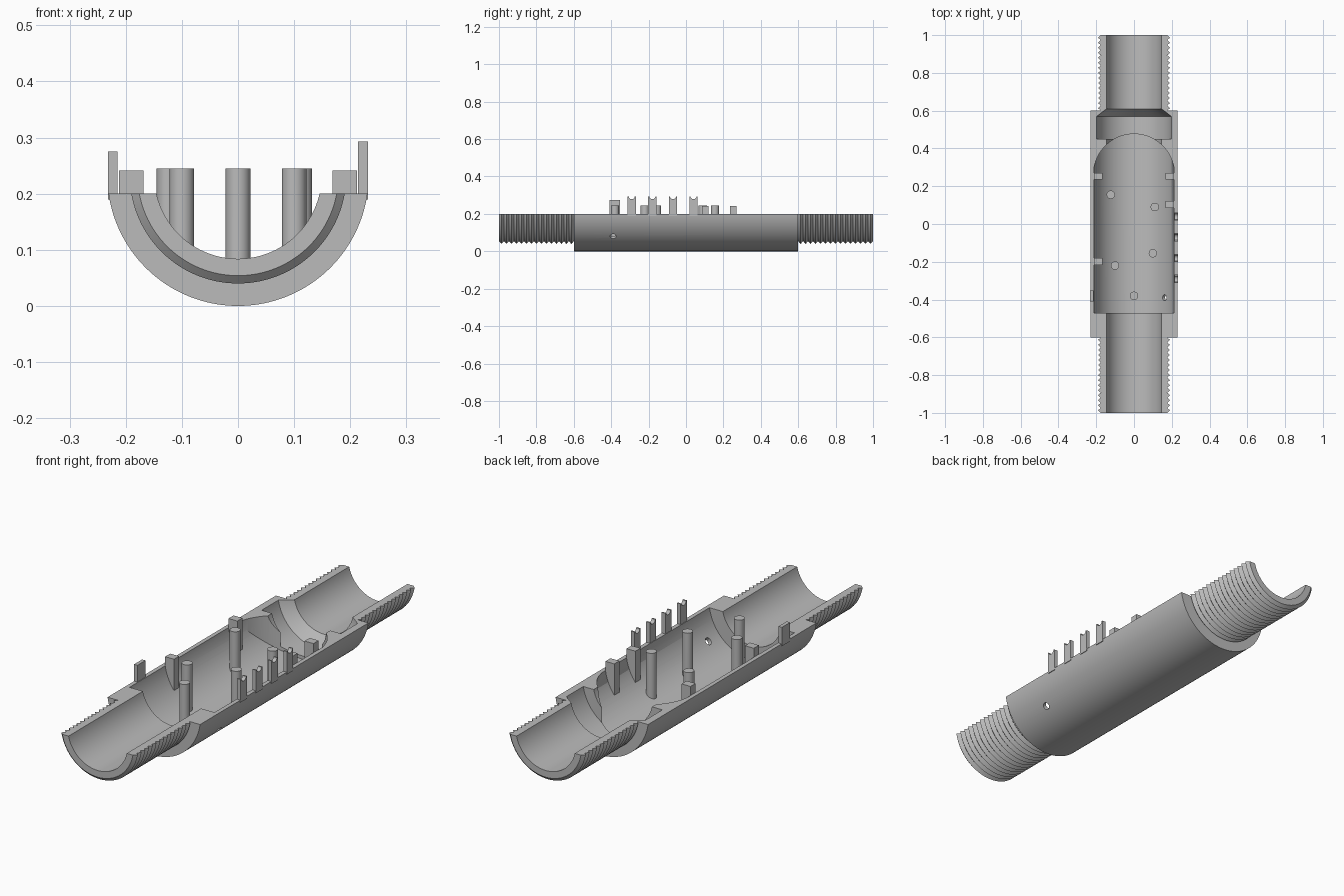
import bpy, bmesh, math
from mathutils import Matrix, Vector

cube = bpy.data.objects.get("Cube")
if cube:
    bpy.data.objects.remove(cube, do_unlink=True)

AXIS_Z, RIM_Z = 0.233, 0.2          # tube axis height, split plane height
OUTER, BORE, CAVITY = 0.233, 0.149, 0.2145
ROOT, CREST, TEETH = 0.179, 0.193, 15

grey = bpy.data.materials.new("plain grey")
grey.use_nodes = True
grey.diffuse_color = (0.5, 0.5, 0.5, 1)
grey.node_tree.nodes["Principled BSDF"].inputs["Base Color"].default_value = grey.diffuse_color


def make(name, bm):
    bmesh.ops.recalc_face_normals(bm, faces=bm.faces)
    mesh = bpy.data.meshes.new(name)
    bm.to_mesh(mesh)
    bm.free()
    mesh.materials.append(grey)
    obj = bpy.data.objects.new(name, mesh)
    bpy.context.collection.objects.link(obj)
    return obj


def activate(obj):
    bpy.ops.object.select_all(action='DESELECT')
    obj.select_set(True)
    bpy.context.view_layer.objects.active = obj


def smooth(obj):
    activate(obj)
    bpy.ops.object.shade_smooth_by_angle(angle=math.radians(30))


def boolean(obj, cutter, operation):
    mod = obj.modifiers.new("cut", 'BOOLEAN')
    mod.operation, mod.object, mod.solver = operation, cutter, 'EXACT'
    activate(obj)
    bpy.ops.object.modifier_apply(modifier=mod.name)
    bpy.data.objects.remove(cutter, do_unlink=True)


def half_lathe(name, profile, steps=72):
    """Sweep a closed (y, radius) profile below the split plane."""
    bm = bmesh.new()
    rings = []
    for y, r in profile:
        a = math.asin((AXIS_Z - RIM_Z) / r)
        angles = [a + (math.pi - 2 * a) * i / steps for i in range(steps + 1)]
        rings.append([bm.verts.new((r * math.cos(t), y, AXIS_Z - r * math.sin(t))) for t in angles])
    for ring, nxt in zip(rings, rings[1:] + rings[:1]):
        for i in range(steps):
            bm.faces.new((ring[i], ring[i + 1], nxt[i + 1], nxt[i]))
    for end in (0, steps):
        bm.faces.new([ring[end] for ring in rings])
    return make(name, bm)


def prism(name, points, offset):
    """Extrude a flat polygon along an offset."""
    bm = bmesh.new()
    face = bm.faces.new([bm.verts.new(p) for p in points])
    top = bmesh.ops.extrude_face_region(bm, geom=[face])["geom"]
    bmesh.ops.translate(bm, vec=offset, verts=[v for v in top if isinstance(v, bmesh.types.BMVert)])
    return make(name, bm)


def rod(name, start, end, radius, segments):
    start, end = Vector(start), Vector(end)
    bm = bmesh.new()
    turn = (end - start).to_track_quat('Z', 'Y').to_matrix().to_4x4()
    bmesh.ops.create_cone(bm, cap_ends=True, segments=segments, radius1=radius, radius2=radius,
                          depth=(end - start).length,
                          matrix=Matrix.Translation((start + end) / 2) @ turn)
    return make(name, bm)


def box_mesh(x0, x1, y0, y1, z0, z1):
    bm = bmesh.new()
    bmesh.ops.create_cube(bm, size=1)
    bmesh.ops.scale(bm, vec=(x1 - x0, y1 - y0, z1 - z0), verts=bm.verts)
    bmesh.ops.translate(bm, vec=((x0 + x1) / 2, (y0 + y1) / 2, (z0 + z1) / 2), verts=bm.verts)
    return bm


def seat(obj):
    """Drop the lower vertices into the curved wall."""
    for v in obj.data.vertices:
        if v.co.z < RIM_Z:
            v.co.z = AXIS_Z - math.sqrt(0.222 ** 2 - v.co.x ** 2)


# Split tube with threaded ends, stepped chamber and conical shoulder
pitch = 0.4 / TEETH
thread = [(0.6 + pitch * i / 2, CREST if i % 2 else ROOT) for i in range(2 * TEETH + 1)]
outside = [(-y, r) for y, r in reversed(thread)] + [(-0.6, OUTER), (0.6, OUTER)] + thread
inside = [(1, BORE), (0.61, BORE), (0.57, 0.2), (0.45, 0.2), (0.45, BORE), (-1, BORE)]
shell = half_lathe("threaded_half_shell", outside + inside)

# Main chamber, rounded in plan at the back
cavity = rod("chamber_cutter", (0, -0.47, AXIS_Z), (0, 0.6, AXIS_Z), CAVITY, 144)
arch = [(CAVITY * math.cos(math.pi * i / 48), 0.262 + CAVITY * math.sin(math.pi * i / 48), -0.1)
        for i in range(49)]
plan = prism("plan_cutter", [(-CAVITY, -0.6, -0.1), (CAVITY, -0.6, -0.1)] + arch, (0, 0, 0.32))
boolean(cavity, plan, 'INTERSECT')
boolean(shell, cavity, 'DIFFERENCE')

# Small hole through the wall
drill = rod("hole_cutter", (0.12, -0.39, 0.129), (0.22, -0.39, 0.041), 0.016, 24)
boolean(shell, drill, 'DIFFERENCE')
smooth(shell)

# Round support pegs
for i, (x, y) in enumerate([(0, -0.38), (-0.1, -0.22), (0.1, -0.155), (0.11, 0.09), (-0.123, 0.155)]):
    peg = rod(f"support_peg_{i + 1}", (x, y, 0.1), (x, y, 0.245), 0.022, 32)
    seat(peg)
    smooth(peg)

# Square blocks along the walls
for i, (side, y) in enumerate([(1, 0.253), (-1, 0.253), (1, 0.103), (-1, -0.198)]):
    x0, x1 = sorted((side * 0.168, side * 0.212))
    seat(make(f"wall_block_{i + 1}", box_mesh(x0, x1, y - 0.018, y + 0.018, 0.1, 0.241)))

# Flat tab on the right rim
make("rim_tab", box_mesh(-0.232, -0.215, -0.41, -0.352, 0.19, 0.275))

# Notched prongs on the left rim
for i in range(4):
    y = -0.29 + 0.11 * i
    notch = [(0.214, y + 0.016 * math.cos(math.pi * k / 12), 0.293 - 0.014 * math.sin(math.pi * k / 12))
             for k in range(13)]
    outline = [(0.214, y - 0.022, 0.293), (0.214, y - 0.022, 0.19),
               (0.214, y + 0.022, 0.19), (0.214, y + 0.022, 0.293)]
    smooth(prism(f"cable_prong_{i + 1}", outline + notch, (0.018, 0, 0)))
